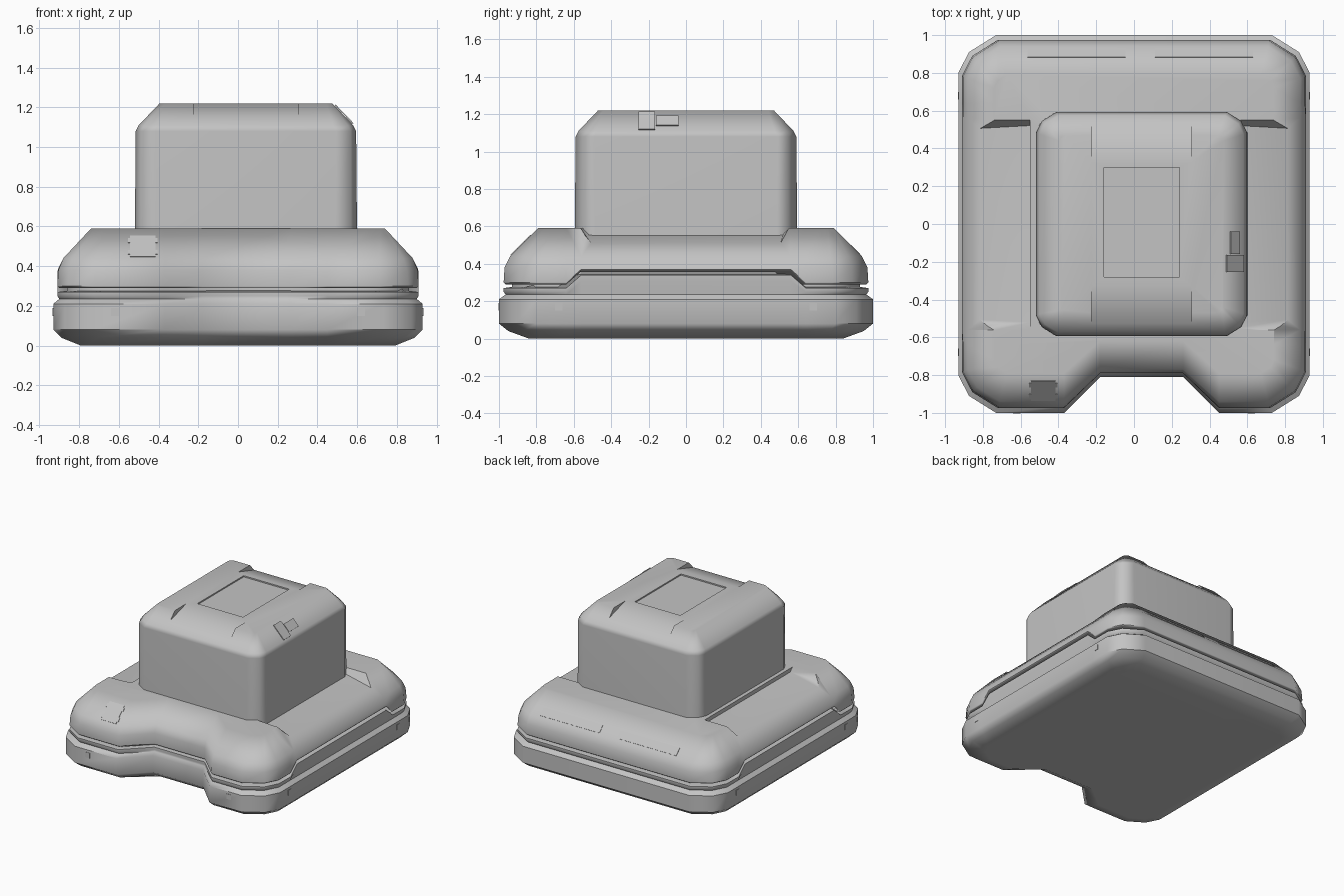
import bpy, bmesh, math
from mathutils import Euler

cube = bpy.data.objects.get("Cube")
if cube:
    bpy.data.objects.remove(cube)

grey = bpy.data.materials.new("plain grey")
grey.use_nodes = True
grey.diffuse_color = (0.55, 0.55, 0.55, 1)
grey.node_tree.nodes["Principled BSDF"].inputs["Base Color"].default_value = grey.diffuse_color

CX = 0.04           # centre of the tower and of the front notch


def make(name, bm):
    bmesh.ops.recalc_face_normals(bm, faces=bm.faces)
    mesh = bpy.data.meshes.new(name)
    bm.to_mesh(mesh)
    bm.free()
    mesh.materials.append(grey)
    ob = bpy.data.objects.new(name, mesh)
    bpy.context.collection.objects.link(ob)
    return ob


def loft(name, rings):
    """Skin a stack of equal-length point rings and cap both ends."""
    bm = bmesh.new()
    loops = [[bm.verts.new(p) for p in ring] for ring in rings]
    for a, b in zip(loops, loops[1:]):
        for i in range(len(a)):
            j = (i + 1) % len(a)
            bm.faces.new((a[i], a[j], b[j], b[i]))
    bm.faces.new(loops[0][::-1])
    bm.faces.new(loops[-1])
    return make(name, bm)


def corner(x, y, c):
    """Rounded corner running from the side to the end."""
    return [(x, y - c), (x - 0.28 * c, y - 0.45 * c), (x - c, y)]


def hull_ring(z, x, y, c, notch, lift):
    """Outline with a front notch; the middle of each side is lifted."""
    right = [(px, -py, 0) for px, py in corner(x, y, c)][::-1]
    right += [(x, -0.64, 0), (x, -0.56, lift), (x, 0.56, lift), (x, 0.64, 0)]
    right += [(px, py, 0) for px, py in corner(x, y, c)]
    left = [(-px, py, l) for px, py, l in right][::-1]
    front = [(CX - 0.41, -y, 0), (CX - 0.22, -notch, 0),
             (CX + 0.22, -notch, 0), (CX + 0.41, -y, 0)]
    return [(px, py, z + l) for px, py, l in right + left + front]


def tower_ring(z, h, c):
    q = corner(h, h + 0.035, c)
    half = q + [(-x, y) for x, y in q[::-1]]
    return [(CX + x, y, z) for x, y in half + [(-x, -y) for x, y in half]]


def cut(ob, cutter):
    cutter.hide_render = True
    mod = ob.modifiers.new("cut", 'BOOLEAN')
    mod.operation = 'DIFFERENCE'
    mod.solver = 'EXACT'
    mod.object = cutter
    activate(ob)
    bpy.ops.object.modifier_apply(modifier=mod.name)
    bpy.data.objects.remove(cutter)


def activate(ob):
    bpy.ops.object.select_all(action='DESELECT')
    ob.select_set(True)
    bpy.context.view_layer.objects.active = ob


def smooth(ob):
    activate(ob)
    bpy.ops.object.shade_smooth_by_angle(angle=math.radians(50))
    mod = ob.modifiers.new("weighted", 'WEIGHTED_NORMAL')
    mod.keep_sharp = True


def plate(name, loc, size, rot=(0, 0, 0), thick=0.006):
    bm = bmesh.new()
    bmesh.ops.create_cube(bm, size=1)
    bmesh.ops.scale(bm, vec=(*size, thick), verts=bm.verts)
    bmesh.ops.rotate(bm, verts=bm.verts,
                     matrix=Euler([math.radians(a) for a in rot]).to_matrix())
    bmesh.ops.translate(bm, vec=loc, verts=bm.verts)
    return make(name, bm)


# Lower base with rounded underside and stepped rim
base = loft("lower_base", [hull_ring(*r) for r in (
    (0.00, 0.79, 0.84, 0.13, 0.69, 0),
    (0.04, 0.89, 0.95, 0.18, 0.77, 0),
    (0.08, 0.93, 1.00, 0.20, 0.81, 0),
    (0.21, 0.93, 1.00, 0.20, 0.81, 0),
    (0.235, 0.90, 0.965, 0.19, 0.79, 0),
    (0.25, 0.91, 0.975, 0.19, 0.79, 0.06),
    (0.27, 0.91, 0.975, 0.19, 0.79, 0.07),
    (0.275, 0.87, 0.94, 0.18, 0.75, 0.07))])

# Dark seam between the two shells
seam = loft("seam_core", [hull_ring(z, 0.86, 0.93, 0.18, 0.74, 0.07)
                          for z in (0.26, 0.31)])

# Upper shell with sloping shoulders
shell = loft("upper_shell", [hull_ring(*r) for r in (
    (0.29, 0.90, 0.965, 0.19, 0.785, 0.07),
    (0.30, 0.91, 0.975, 0.19, 0.79, 0.07),
    (0.38, 0.905, 0.97, 0.19, 0.79, 0.01),
    (0.44, 0.88, 0.94, 0.17, 0.77, 0),
    (0.59, 0.74, 0.79, 0.07, 0.62, 0))])

# Sloping recess along each side of the shell
for s in (-1, 1):
    rings = []
    for x, floor in ((0.55, 0.56), (1.0, 0.477)):
        end = 0.51 + (0.59 - floor) * -0.3 + 0.02
        rings.append([(s * x, -end, floor), (s * x, end, floor),
                      (s * x, 0.58, 0.62), (s * x, -0.58, 0.62)])
    cut(shell, loft("recess_cutter", rings))

# Tower with a chamfered top
tower = loft("tower", [tower_ring(*r) for r in (
    (0.50, 0.56, 0.11), (1.08, 0.555, 0.10),
    (1.11, 0.54, 0.10), (1.22, 0.435, 0.03))])

# Ramps cut into the front and back of the tower top
for s in (-1, 1):
    cut(tower, loft("ramp_cutter", [
        [(x, s * 0.33, 1.22), (x, s * 0.70, 1.109),
         (x, s * 0.70, 1.4), (x, s * 0.33, 1.4)] for x in (CX - 0.265, CX + 0.265)]))

# Shallow square panel on the roof
cut(tower, plate("panel_cutter", (CX, 0.01, 1.23), (0.40, 0.58), thick=0.04))

for part in (base, seam, shell, tower):
    smooth(part)

# Long vent plates on the back slope
for x in (-0.305, 0.37):
    plate("back_vent", (x, 0.905, 0.475), (0.52, 0.065), (-45, 0, 0))

# Small badge on the front slope, with tabs
plate("badge", (-0.48, -0.882, 0.499), (0.13, 0.15), (45, 0, 0))
for dz in (-0.03, 0.03):
    plate("badge_tab", (-0.48, -0.882 + dz, 0.499 + dz), (0.15, 0.03), (45, 0, 0))

# Badge and small strip on the tower chamfer
plate("tower_badge", (0.535, -0.21, 1.165), (0.13, 0.09), (0, 46, 0))
plate("tower_strip", (0.535, -0.10, 1.165), (0.07, 0.12), (0, 46, 0))

# Small square markers around the base
for s in (-1, 1):
    plate("front_marker", (s * 0.62, -1.0, 0.17), (0.04, 0.04), (90, 0, 0))
    for y in (-0.68, 0.68):
        plate("side_marker", (s * 0.93, y, 0.17), (0.04, 0.04), (0, 90, 0))
